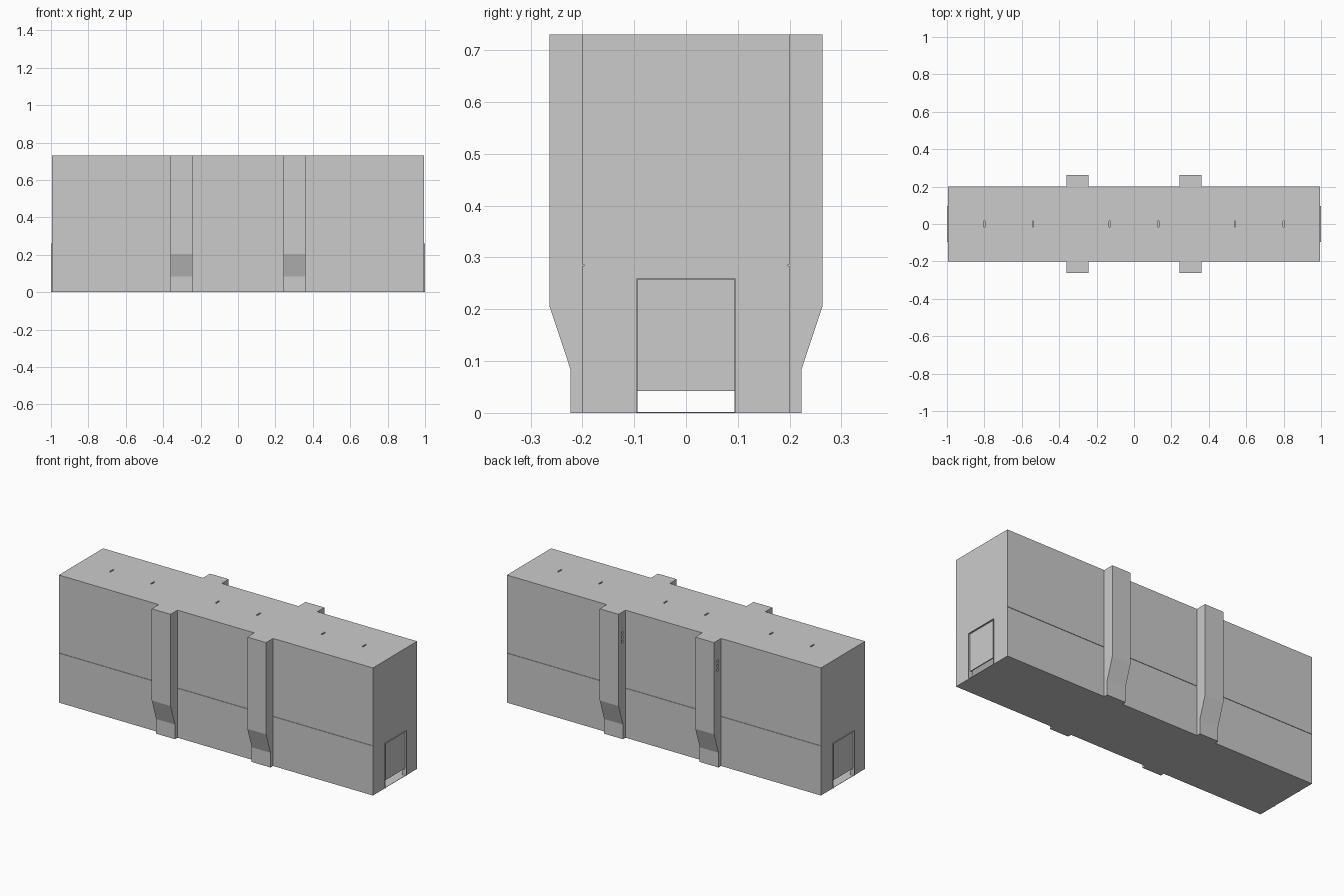
import bpy
import bmesh

if "Cube" in bpy.data.objects:
    bpy.data.objects.remove(bpy.data.objects["Cube"])


def prism(name, points, x0, x1):
    """Extrude a y/z profile from x0 to x1."""
    bm = bmesh.new()
    face = bm.faces.new([bm.verts.new((x0, y, z)) for y, z in points])
    new = bmesh.ops.extrude_face_region(bm, geom=[face])["geom"]
    verts = [v for v in new if isinstance(v, bmesh.types.BMVert)]
    bmesh.ops.translate(bm, verts=verts, vec=(x1 - x0, 0, 0))
    bmesh.ops.recalc_face_normals(bm, faces=bm.faces)
    mesh = bpy.data.meshes.new(name)
    bm.to_mesh(mesh)
    bm.free()
    obj = bpy.data.objects.new(name, mesh)
    bpy.context.collection.objects.link(obj)
    return obj


def box(name, x, y, z):
    return prism(name, [(y[0], z[0]), (y[1], z[0]), (y[1], z[1]), (y[0], z[1])],
                 min(x), max(x))


def combine(target, other, operation):
    """Apply a boolean, then remove the helper."""
    mod = target.modifiers.new(operation, 'BOOLEAN')
    mod.operation = operation
    mod.solver = 'EXACT'
    mod.object = other
    bpy.context.view_layer.objects.active = target
    bpy.ops.object.modifier_apply(modifier=mod.name)
    bpy.data.objects.remove(other, do_unlink=True)


L, W, H = 0.994, 0.2, 0.73
DOOR, DOOR_TOP = 0.094, 0.257

# Main hall
hall = box("hall", (-L, L), (-W, W), (0, H))

# Fine horizontal seam along both long walls
for s in (-1, 1):
    ys = sorted((s * 0.197, s * 0.25))
    combine(hall, box("seam_cutter", (-1.1, 1.1), ys, (0.283, 0.286)), 'DIFFERENCE')

# Four buttresses with tapered feet
profile = [(0.19, 0), (0.223, 0), (0.223, 0.084), (0.263, 0.205), (0.263, H), (0.19, H)]
for sx in (-1, 1):
    for sy in (-1, 1):
        x0, x1 = sorted((sx * 0.243, sx * 0.362))
        pier = prism("buttress", [(sy * y, z) for y, z in profile], x0, x1)
        combine(hall, pier, 'UNION')
        # Small vents on the left-hand flank
        yv = sorted((sy * 0.224, sy * 0.238))
        for z in (0.56, 0.585, 0.61):
            combine(hall, box("vent_cutter", (x0 - 0.01, x0 + 0.008), yv,
                              (z - 0.008, z + 0.008)), 'DIFFERENCE')

# Hollow interior and the doorway through both ends
combine(hall, box("room_cutter", (-0.974, 0.974), (-0.18, 0.18), (0.002, 0.7)), 'DIFFERENCE')
for s in (-1, 1):
    combine(hall, box("doorway_cutter", (s * 0.95, s * 1.05), (-DOOR, DOOR),
                      (0.002, DOOR_TOP)), 'DIFFERENCE')

# Narrow slots in the roof
for x in (0.13, 0.54, 0.8):
    for s in (-1, 1):
        combine(hall, box("slot_cutter", (s * x - 0.004, s * x + 0.004),
                          (-0.017, 0.017), (H - 0.012, H + 0.02)), 'DIFFERENCE')

# Partly raised doors and their thin frames
R = DOOR + 0.002
for side, s in (("left", -1), ("right", 1)):
    box(side + "_door", (s * 0.985, s * 0.991), (-DOOR, DOOR), (0.042, DOOR_TOP))
    prism(side + "_door_frame",
          [(-R, 0), (-DOOR, 0), (-DOOR, DOOR_TOP), (DOOR, DOOR_TOP), (DOOR, 0), (R, 0),
           (R, DOOR_TOP + 0.002), (-R, DOOR_TOP + 0.002)], s * 0.99, s * 1.0)
